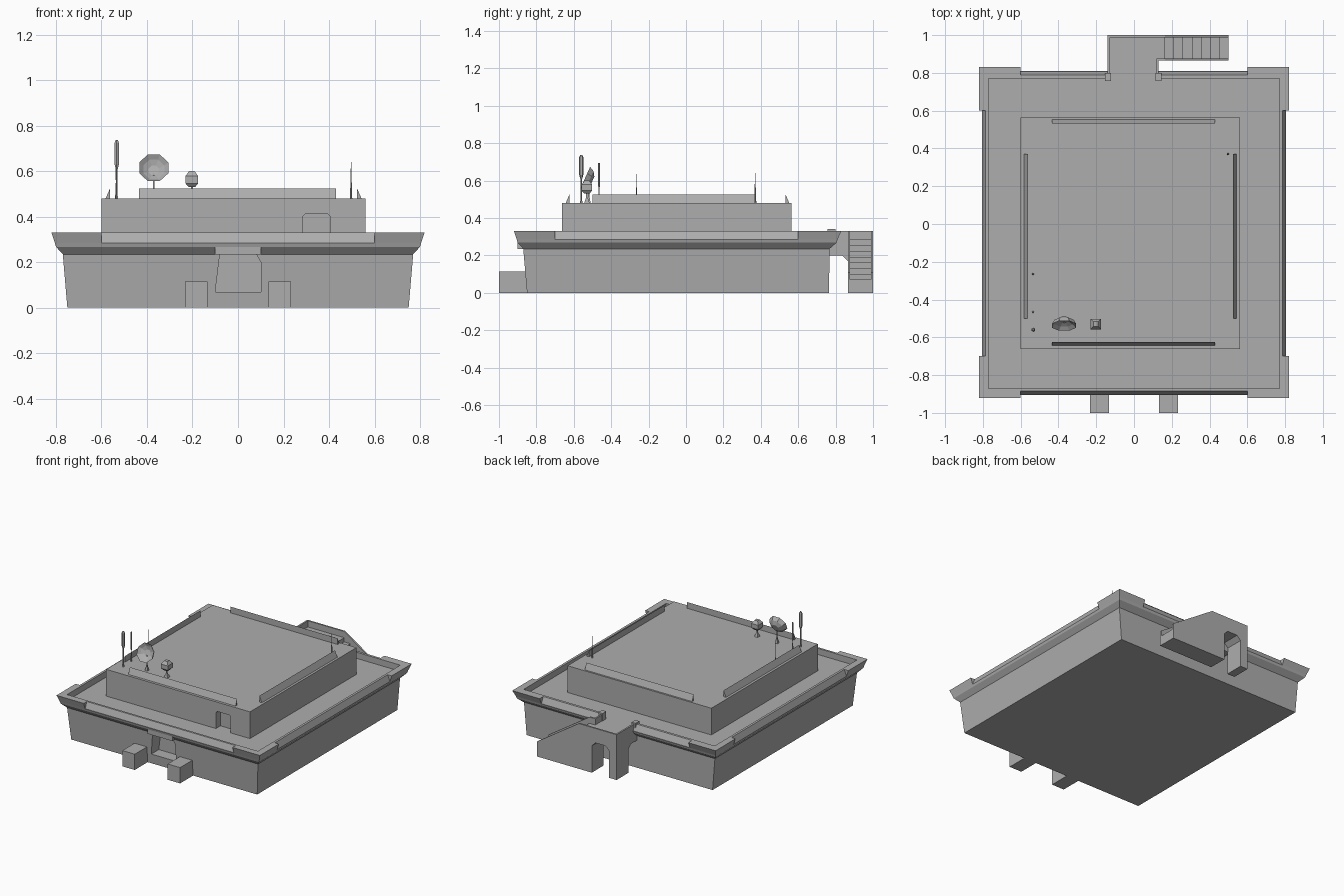
import bpy, math
from mathutils import Matrix, Vector

if "Cube" in bpy.data.objects:
    bpy.data.objects.remove(bpy.data.objects["Cube"])

import bmesh

grey = bpy.data.materials.new("plain_grey")
grey.use_nodes = True
grey.diffuse_color = (0.42, 0.42, 0.42, 1)
grey.node_tree.nodes["Principled BSDF"].inputs["Base Color"].default_value = grey.diffuse_color


def loft(name, rings):
    """Closed solid through matching rings of points."""
    bm = bmesh.new()
    loops = [[bm.verts.new(p) for p in ring] for ring in rings]
    n = len(loops[0])
    for a, b in zip(loops, loops[1:]):
        for i in range(n):
            j = (i + 1) % n
            bm.faces.new((a[i], a[j], b[j], b[i]))
    bm.faces.new(loops[0][::-1])
    bm.faces.new(loops[-1])
    bmesh.ops.recalc_face_normals(bm, faces=bm.faces)
    me = bpy.data.meshes.new(name)
    bm.to_mesh(me)
    bm.free()
    me.materials.append(grey)
    ob = bpy.data.objects.new(name, me)
    bpy.context.collection.objects.link(ob)
    return ob


def rect(x0, x1, y0, y1, z):
    return [(x0, y0, z), (x1, y0, z), (x1, y1, z), (x0, y1, z)]


def box(name, x0, x1, y0, y1, z0, z1):
    return loft(name, [rect(x0, x1, y0, y1, z) for z in (z0, z1)])


def along_x(name, profile, x0, x1):
    return loft(name, [[(x, y, z) for y, z in profile] for x in (x0, x1)])


def along_y(name, profile, y0, y1):
    return loft(name, [[(x, y, z) for x, z in profile] for y in (y0, y1)])


def rod(name, x, y, levels, sides=6):
    """Upright turned part; levels are (radius, height)."""
    turn = math.pi / sides
    return loft(name, [[(x + r * math.cos(turn * (2 * i + 1)), y + r * math.sin(turn * (2 * i + 1)), z)
                        for i in range(sides)] for r, z in levels])


def cut(target, cutter):
    mod = target.modifiers.new("opening", "BOOLEAN")
    mod.operation, mod.object, mod.solver = "DIFFERENCE", cutter, "EXACT"
    bpy.context.view_layer.objects.active = target
    bpy.ops.object.modifier_apply(modifier=mod.name)
    bpy.data.objects.remove(cutter)


DECK, RIM, ROOF = 0.285, 0.33, 0.48

# Main block with flared cornice and a front recess
body = loft("main_block", [rect(-x, x, f, b, z) for x, f, b, z in (
    (0.75, -0.85, 0.765, 0), (0.77, -0.87, 0.767, 0.235),
    (0.80, -0.90, 0.805, 0.268), (0.805, -0.905, 0.81, DECK))])
cut(body, along_y("recess_cutter", [(-0.1, 0.07), (0.1, 0.07), (0.1, 0.2), (0.08, 0.235), (-0.08, 0.235)], -1, -0.77))
box("entrance_lintel", -0.1, 0.1, -0.9, -0.78, 0.235, 0.27)
for side in (-1, 1):
    box("entrance_block", side * 0.183 - 0.05, side * 0.183 + 0.05, -1, -0.84, 0, 0.115)

# Flared corner parapets
for sx in (-1, 1):
    for lower, upper, inner, end in ((-0.905, -0.92, -0.87, -0.7), (0.81, 0.83, 0.77, 0.6)):
        loft("corner_parapet", [
            [(sx * x, y, z) for x, y in ((ox, oy), (0.6, oy), (0.6, inner), (0.77, inner), (0.77, end), (ox, end))]
            for ox, oy, z in ((0.805, lower, DECK), (0.82, upper, RIM))])

# Straight parapets between corners, leaning inward
for s in (-1, 1):
    along_y("side_parapet", [(s * 0.77, DECK), (s * 0.805, DECK), (s * 0.787, RIM), (s * 0.77, RIM)], -0.7, 0.6)
along_x("front_parapet", [(-0.87, DECK), (-0.903, DECK), (-0.885, RIM), (-0.87, RIM)], -0.6, 0.6)
for x0, x1 in ((-0.6, -0.14), (0.13, 0.6)):
    along_x("back_parapet", [(0.77, DECK), (0.808, DECK), (0.788, RIM), (0.77, RIM)], x0, x1)

# Upper storey with a doorway
upper = box("upper_storey", -0.6, 0.56, -0.662, 0.565, DECK - 0.01, ROOF)
cut(upper, along_y("door_cutter", [(0.285, DECK), (0.405, DECK), (0.405, 0.4), (0.395, 0.412),
                                   (0.295, 0.412), (0.285, 0.4)], -0.8, -0.61))

# Wedge kerbs on the roof
for outer, inner in ((-0.643, -0.624), (0.552, 0.533)):
    along_x("roof_kerb", [(outer, ROOF), (inner, ROOF), (inner, 0.525)], -0.435, 0.43)
for outer, inner in ((-0.582, -0.562), (0.543, 0.523)):
    along_y("roof_kerb", [(outer, ROOF), (inner, ROOF), (inner, 0.525)], -0.5, 0.37)

# Rear bridge and its rails
along_x("bridge", [(0.76, 0.2), (0.835, 0.2), (0.87, 0.165), (0.87, DECK), (0.76, DECK)], -0.14, 0.13)
box("bridge_rail", -0.14, -0.128, 0.78, 1, 0.27, RIM)
box("bridge_rail", 0.118, 0.13, 0.78, 0.877, 0.27, RIM)
for x in (-0.137, 0.13):
    box("bridge_post", x - 0.016, x + 0.016, 0.757, 0.8, 0.27, 0.34)

# Rear stair: arched walls and stepped core
arch = [(-0.14, 0), (-0.08, 0), (-0.08, 0.195), (-0.05, 0.225), (0.03, 0.225), (0.06, 0.195), (0.06, 0)]
slope = [(0.5, 0), (0.5, 0.11), (0.165, RIM)]
along_y("stair_outer_wall", slope + [(-0.14, RIM)] + arch, 0.988, 1)
along_y("stair_inner_wall", slope + [(0.13, RIM), (0.13, DECK), (-0.14, DECK)] + arch, 0.865, 0.877)
steps, count = [(0.5, 0)], 7
run = (0.5 - 0.165) / count
for i in range(count):
    z = 0.07 + i * (DECK - 0.07) / count
    steps += [(0.5 - i * run, z), (0.5 - (i + 1) * run, z)]
along_y("stair_steps", steps + [(0.165, DECK), (-0.14, DECK)] + arch, 0.877, 0.988)

# Antennas
rod("tall_antenna", -0.533, -0.56, [(0.007, ROOF), (0.004, 0.5), (0.004, 0.63)])
rod("tall_antenna_head", -0.533, -0.56, [(0.005, 0.61), (0.011, 0.63), (0.011, 0.725), (0.005, 0.738)])
rod("middle_antenna", -0.535, -0.465, [(0.006, ROOF), (0.002, 0.56), (0.005, 0.57), (0.005, 0.695)])
rod("thin_antenna", -0.535, -0.265, [(0.005, ROOF), (0.002, 0.53), (0.001, 0.635)])
rod("thin_antenna", 0.497, 0.37, [(0.006, ROOF), (0.003, 0.56), (0.001, 0.64)])

# Dish on a small stand, tilted to the front
rod("dish_stand", -0.37, -0.52, [(0.014, ROOF), (0.005, 0.52), (0.005, 0.59)], 4)
dish = rod("dish", 0, 0, [(0.028, -0.03), (0.055, -0.014), (0.069, 0.012), (0.05, -0.004), (0.025, -0.016)], 8)
tilt = Vector((0, -1, 0.45)).to_track_quat("Z", "Y").to_matrix().to_4x4()
dish.matrix_world = Matrix.Translation((-0.37, -0.528, 0.61)) @ tilt

# Faceted sensor pod on a stand
rod("pod_stand", -0.203, -0.53, [(0.02, ROOF), (0.006, 0.51), (0.006, 0.54)], 4)
rod("sensor_pod", -0.203, -0.53, [(0.02, 0.53), (0.04, 0.547), (0.04, 0.578), (0.018, 0.6)], 4)
